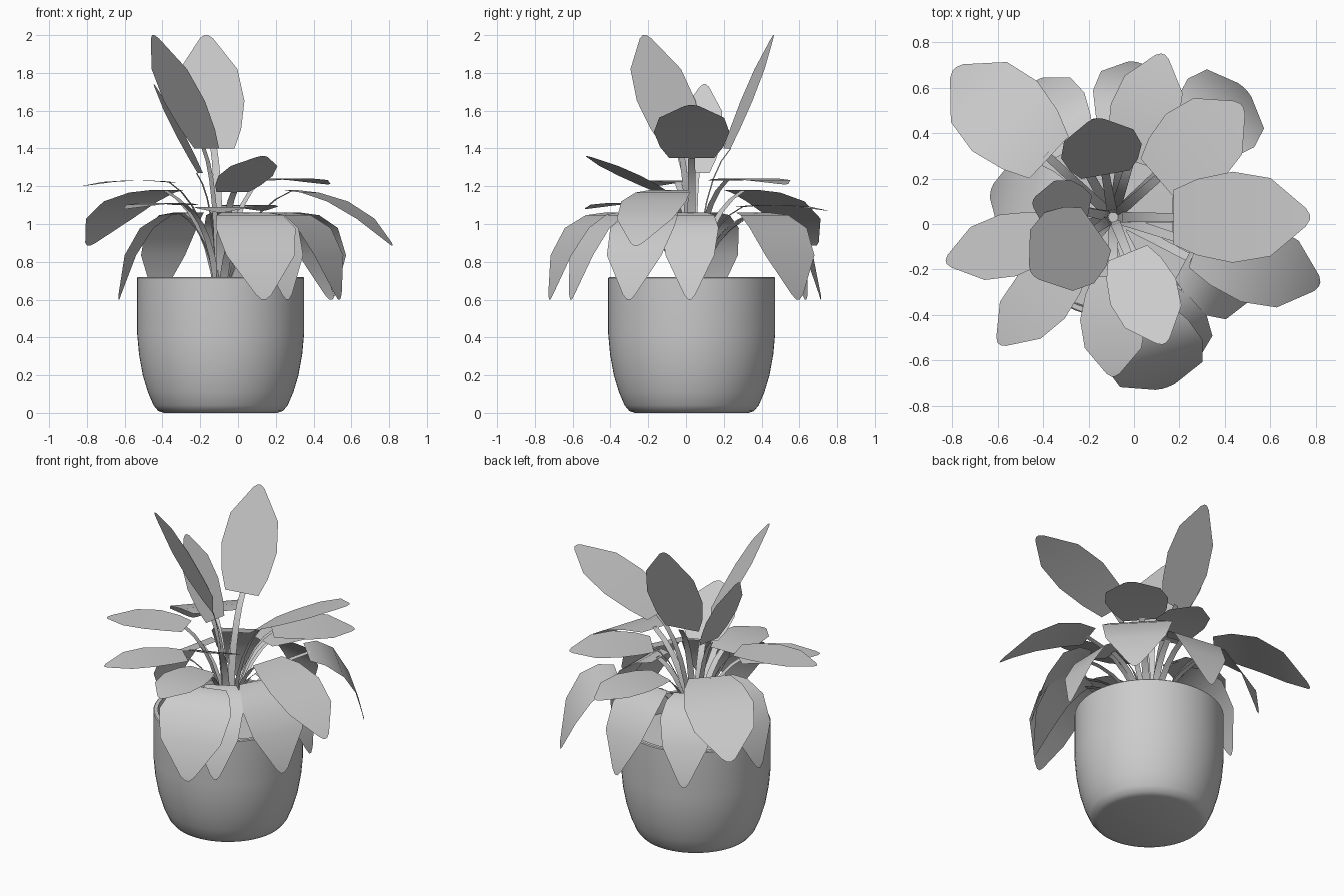
import bpy, bmesh, math
from mathutils import Vector

if "Cube" in bpy.data.objects:
    bpy.data.objects.remove(bpy.data.objects["Cube"])

CX, CY = -0.092, 0.03
UP = Vector((0, 0, 1))


def finish(name, bm, smooth_angle):
    me = bpy.data.meshes.new(name)
    bm.to_mesh(me)
    bm.free()
    ob = bpy.data.objects.new(name, me)
    bpy.context.collection.objects.link(ob)
    bpy.ops.object.select_all(action='DESELECT')
    ob.select_set(True)
    bpy.context.view_layer.objects.active = ob
    bpy.ops.object.shade_smooth_by_angle(angle=math.radians(smooth_angle))
    return ob


def lathe(name, profile, steps=64):
    bm = bmesh.new()
    vs = [bm.verts.new((CX + r, CY, z)) for r, z in profile]
    es = [bm.edges.new(p) for p in zip(vs, vs[1:])]
    bmesh.ops.spin(bm, geom=vs + es, cent=(CX, CY, 0), axis=(0, 0, 1),
                   angle=2 * math.pi, steps=steps)
    bmesh.ops.remove_doubles(bm, verts=bm.verts, dist=1e-4)
    bmesh.ops.recalc_face_normals(bm, faces=bm.faces)
    return finish(name, bm, 40)


def strip(bm, a, b, c, side, outline):
    """Ribbon along a quadratic curve; outline holds (position, half width)."""
    rows = []
    for t, w in outline:
        p = a * (1 - t) ** 2 + b * 2 * t * (1 - t) + c * t * t
        rows.append((bm.verts.new(p - side * w), bm.verts.new(p + side * w)))
    for (r0, l0), (r1, l1) in zip(rows, rows[1:]):
        bm.faces.new((r0, r1, l1, l0))


SHAPE = [(0, 0.6), (0.17, 0.84), (0.42, 1.0), (0.7, 0.86), (0.97, 0.2), (1, 0.06)]
STALK = [(i / 6, 0.024 - 0.001 * i) for i in range(7)]


def leaf(name, azimuth, r0, z0, r1, z1, width, arch=0.0, roll=0.0):
    """Leaf pointing away from the plant centre, blade from (r0, z0) to (r1, z1)."""
    ang = math.radians(azimuth)
    out = Vector((math.cos(ang), math.sin(ang), 0))
    side = UP.cross(out)
    centre = Vector((CX, CY, 0))

    def at(r, z):
        return centre + out * r + UP * z

    bm = bmesh.new()
    # blade
    mid = at((r0 + r1) / 2 + arch * 0.42, (z0 + z1) / 2 + arch)
    tilted = (side + UP * roll).normalized()
    strip(bm, at(r0, z0), mid, at(r1, z1), tilted,
          [(t, w * width / 2) for t, w in SHAPE])
    # stalk rising from the soil
    strip(bm, at(0.02, 0.6), at(r0 * 0.25, 0.6 + (z0 - 0.6) * 0.8),
          at(r0 + 0.02, z0), side, STALK)
    finish(name, bm, 60)


# pot with thin wall, and soil
lathe("pot", [(0, 0), (0.30, 0), (0.33, 0.01), (0.355, 0.04), (0.385, 0.11),
              (0.412, 0.2), (0.432, 0.31), (0.442, 0.42), (0.442, 0.715),
              (0.437, 0.72), (0.415, 0.72), (0.41, 0.58)])
lathe("soil", [(0, 0.61), (0.41, 0.6)])

# upright leaves
leaf("upright_leaf_back", 100, 0.19, 1.4, 0.44, 2.0, 0.36)
leaf("upright_leaf_front", 215, 0.09, 1.4, 0.435, 2.0, 0.38)
leaf("upright_leaf_left", 169, 0.11, 1.27, 0.36, 1.74, 0.25)
# rising leaves
leaf("rising_leaf_right", 0, 0.265, 1.35, 0.865, 1.63, 0.4, 0.04)
leaf("rising_leaf_front", 292, 0.17, 1.17, 0.6, 1.36, 0.31, 0.01)

# level leaves: azimuth, height, reach, width
for az, z, r, w in [(195, 1.2, 0.76, 0.28), (41, 1.21, 0.75, 0.38),
                    (228, 1.08, 0.75, 0.28), (73, 1.07, 0.75, 0.31),
                    (270, 1.06, 0.7, 0.29)]:
    leaf("level_leaf", az, 0.26, z + 0.02, r, z, w, 0.04)

# half drooping leaves: azimuth, width
for az, w in [(137, 0.42), (342, 0.36)]:
    leaf("drooping_leaf", az, 0.385, 1.18, 0.955, 0.885, w, 0.13)

# hanging leaves: azimuth, reach, width
for az, r, w in [(287, 0.785, 0.44), (299, 0.73, 0.3), (332, 0.71, 0.38),
                 (359, 0.6, 0.3), (44, 0.81, 0.42), (82, 0.69, 0.33),
                 (119, 0.69, 0.31), (168, 0.55, 0.34)]:
    leaf("hanging_leaf", az, r - 0.34, 1.06, r, 0.6, w, 0.23)
